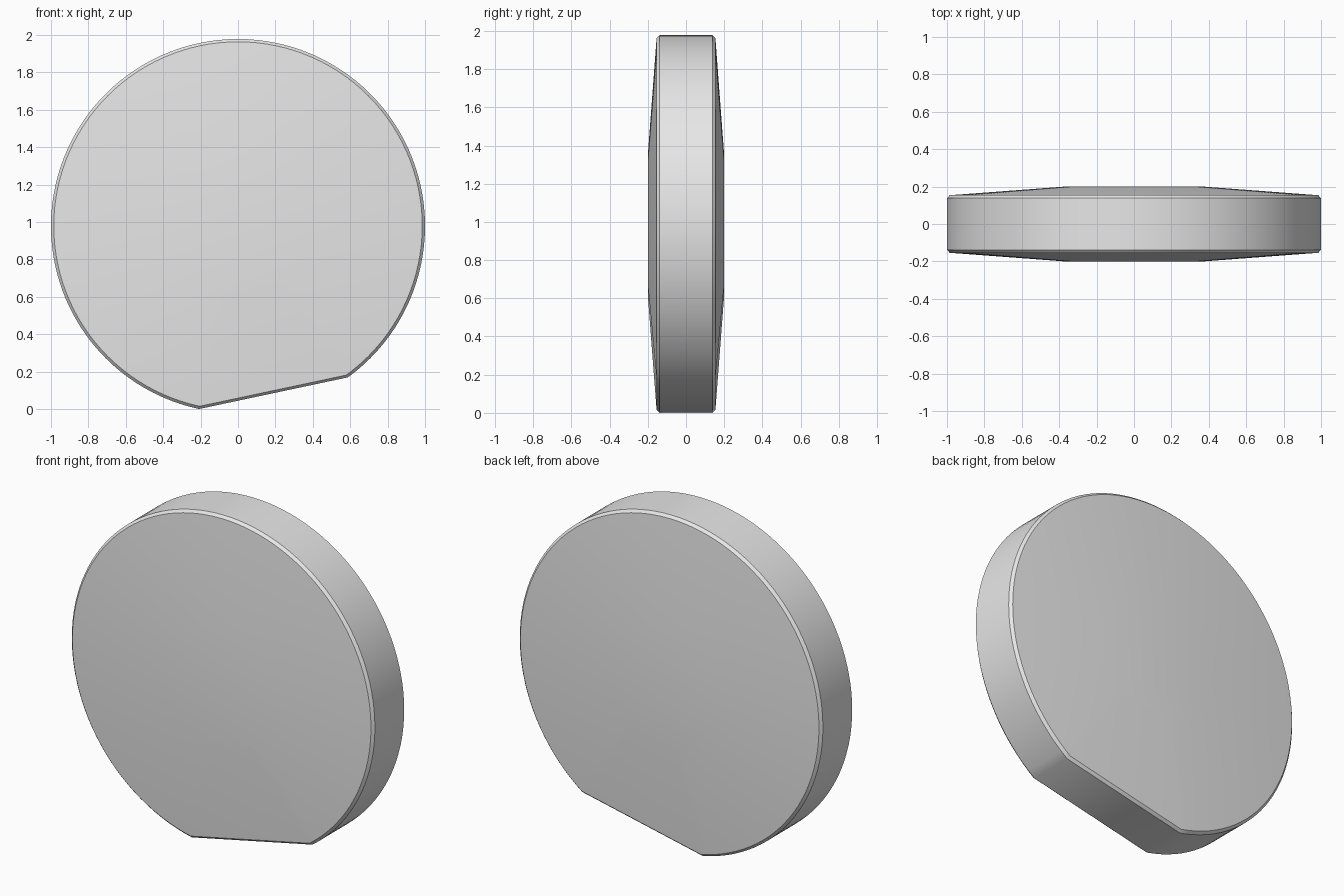
import bpy, bmesh, math

cube = bpy.data.objects.get("Cube")
if cube:
    bpy.data.objects.remove(cube, do_unlink=True)

# Plain grey material
grey = bpy.data.materials.new("light_grey")
grey.use_nodes = True
colour = (0.8, 0.8, 0.8, 1.0)
grey.diffuse_color = colour
grey.node_tree.nodes["Principled BSDF"].inputs["Base Color"].default_value = colour

# Disc outline: an arc whose two ends are joined by one flat edge
ARC_START, ARC_END, STEP = -54, 258, 3
angles = [math.radians(a) for a in range(ARC_START, ARC_END + STEP, STEP)]
centre_z = -math.sin(angles[-1])

# Cross-section from front to back as (outline scale, depth)
half = [(0.37, 0.2), (0.985, 0.154), (1.0, 0.138)]
section = [(s, -d) for s, d in half] + [(s, d) for s, d in reversed(half)]

# Disc body: stacked scaled outlines, bridged and capped
bm = bmesh.new()
rings = [[bm.verts.new((s * math.cos(a), y, centre_z + s * math.sin(a))) for a in angles]
         for s, y in section]
count = len(angles)
for ring, following in zip(rings, rings[1:]):
    for i in range(count):
        j = (i + 1) % count
        bm.faces.new((ring[i], ring[j], following[j], following[i]))
bm.faces.new(rings[0])
bm.faces.new(rings[-1])
bmesh.ops.recalc_face_normals(bm, faces=bm.faces)

mesh = bpy.data.meshes.new("disc_body")
bm.to_mesh(mesh)
bm.free()
mesh.materials.append(grey)
disc = bpy.data.objects.new("disc_body", mesh)
bpy.context.collection.objects.link(disc)

# Smooth faces, sharp rim edges
bpy.ops.object.select_all(action="DESELECT")
disc.select_set(True)
bpy.context.view_layer.objects.active = disc
bpy.ops.object.shade_smooth_by_angle(angle=math.radians(30))
